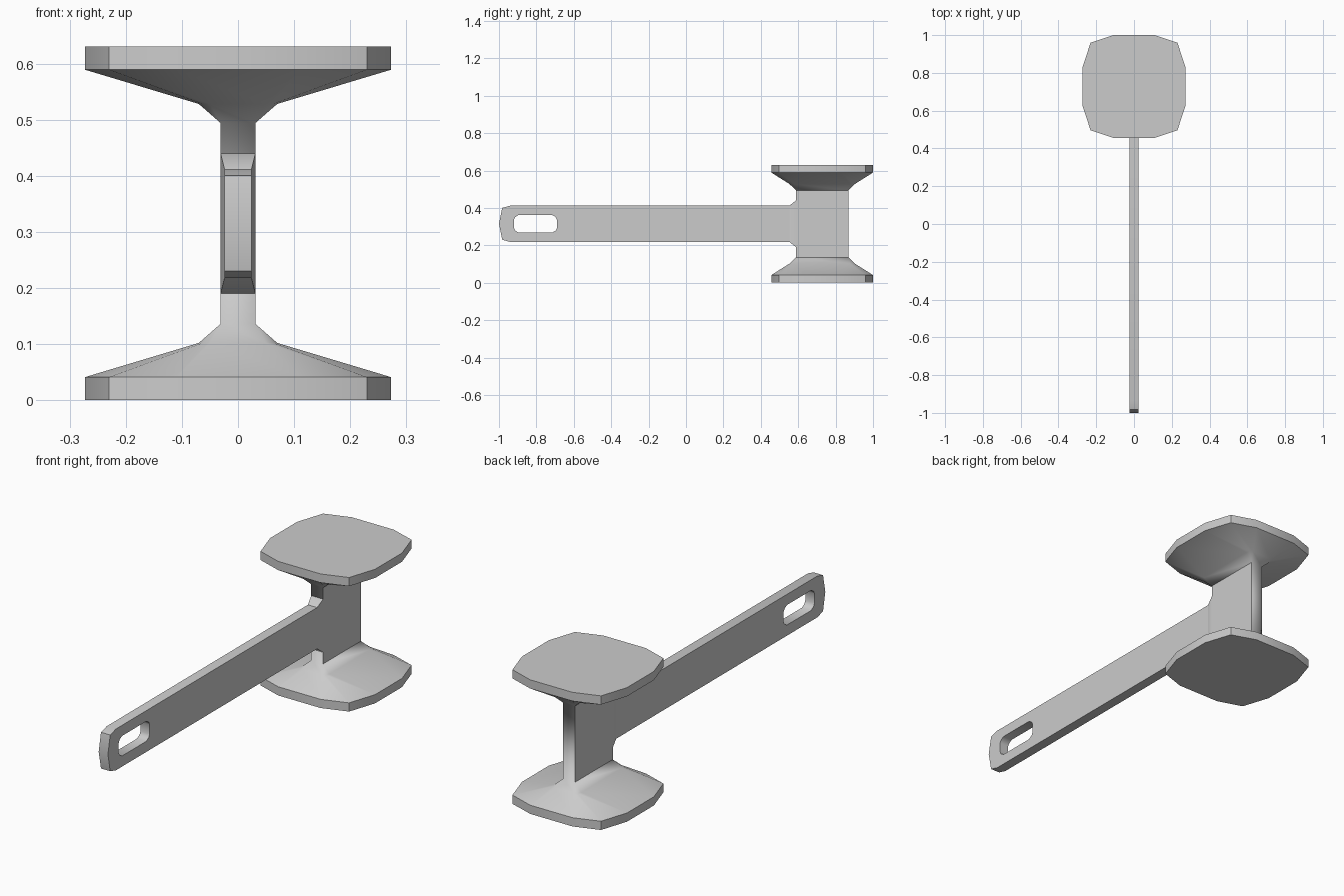
import bpy, bmesh
from math import radians

if "Cube" in bpy.data.objects:
    bpy.data.objects.remove(bpy.data.objects["Cube"])

metal = bpy.data.materials.new("light grey")
metal.use_nodes = True
GREY = (0.6, 0.6, 0.6, 1)
metal.diffuse_color = GREY
metal.node_tree.nodes["Principled BSDF"].inputs["Base Color"].default_value = GREY

HEIGHT, MID = 0.63, 0.315
CENTRE_Y = 0.728
ARM_HALF, WEB_HALF, WEB_DEPTH = 0.024, 0.031, 0.14


def finish(obj):
    """Smooth the gentle corners and keep the hard edges."""
    bpy.ops.object.select_all(action='DESELECT')
    obj.select_set(True)
    bpy.context.view_layer.objects.active = obj
    bpy.ops.object.shade_smooth_by_angle(angle=radians(47))


def loft(name, rings):
    """Skin a closed tube through rings of equal length and cap both ends."""
    bm = bmesh.new()
    loops = [[bm.verts.new(p) for p in ring] for ring in rings]
    n = len(loops[0])
    for a, b in zip(loops, loops[1:]):
        for i in range(n):
            j = (i + 1) % n
            bm.faces.new((a[i], a[j], b[j], b[i]))
    bm.faces.new(loops[0][::-1])
    bm.faces.new(loops[-1])
    bmesh.ops.remove_doubles(bm, verts=bm.verts[:], dist=0.0005)
    bmesh.ops.recalc_face_normals(bm, faces=bm.faces[:])
    mesh = bpy.data.meshes.new(name)
    bm.to_mesh(mesh)
    bm.free()
    mesh.materials.append(metal)
    obj = bpy.data.objects.new(name, mesh)
    bpy.context.collection.objects.link(obj)
    finish(obj)
    return obj


def ring(quarter, z):
    """Mirror a quarter outline (front to side) into a full ring."""
    half = quarter + [(x, -y) for x, y in quarter[::-1]]
    full = half + [(-x, y) for x, y in half[::-1]]
    return [(x, y + CENTRE_Y, z) for x, y in full]


# Spool: two rounded-square plates flaring from a thin upright web
plate = [(0.11, 0.272), (0.23, 0.232), (0.273, 0.1)]
flare = [(0.05, 0.175), (0.063, 0.167), (0.07, 0.15)]
web = [(WEB_HALF, WEB_DEPTH)] * 3
levels = [(plate, 0), (plate, 0.041), (flare, 0.102), (web, 0.136)]
levels += [(q, HEIGHT - z) for q, z in levels[::-1]]
loft("spool", [ring(q, z) for q, z in levels])


# Root: short flared joint between the arm and the web
def section(y, half_x, half_z):
    return [(sx * half_x, y, MID + sz * half_z)
            for sx, sz in ((-1, -1), (1, -1), (1, 1), (-1, 1))]


ARM_HALF_Z, ROOT_Y = 0.097, 0.553
WEB_FRONT = CENTRE_Y - WEB_DEPTH
loft("arm_root", [section(ROOT_Y, ARM_HALF, ARM_HALF_Z),
                  section(WEB_FRONT, WEB_HALF, 0.125),
                  section(WEB_FRONT + 0.01, WEB_HALF - 0.001, 0.125)])


# Arm: flat bar with a rounded tip and a chamfered slot
tip = [(ROOT_Y, ARM_HALF_Z), (-0.94, ARM_HALF_Z), (-0.983, 0.085), (-1, 0)]
outline = tip + [(y, -z) for y, z in tip[-2::-1]]
slot_end = [(0.09, 0.047), (0.108, 0.036), (0.115, 0.022)]
slot_half = slot_end + [(y, -z) for y, z in slot_end[::-1]]
slot = [(y - 0.805, z) for y, z in
        slot_half + [(-y, z) for y, z in slot_half[::-1]]]

curve = bpy.data.curves.new("arm", 'CURVE')
curve.dimensions = '2D'
curve.fill_mode = 'BOTH'
curve.extrude = ARM_HALF
for points in (outline, slot):
    spline = curve.splines.new('POLY')
    spline.points.add(len(points) - 1)
    for point, (y, z) in zip(spline.points, points):
        point.co = (y, z, 0, 1)
    spline.use_cyclic_u = True
curve.materials.append(metal)
arm = bpy.data.objects.new("arm", curve)
bpy.context.collection.objects.link(arm)
arm.rotation_euler = (radians(90), 0, radians(90))
arm.location.z = MID
bpy.ops.object.select_all(action='DESELECT')
arm.select_set(True)
bpy.context.view_layer.objects.active = arm
bpy.ops.object.convert(target='MESH')
arm = bpy.context.object
bm = bmesh.new()
bm.from_mesh(arm.data)
bmesh.ops.remove_doubles(bm, verts=bm.verts[:], dist=0.0005)
bmesh.ops.recalc_face_normals(bm, faces=bm.faces[:])
bm.to_mesh(arm.data)
bm.free()
finish(arm)
